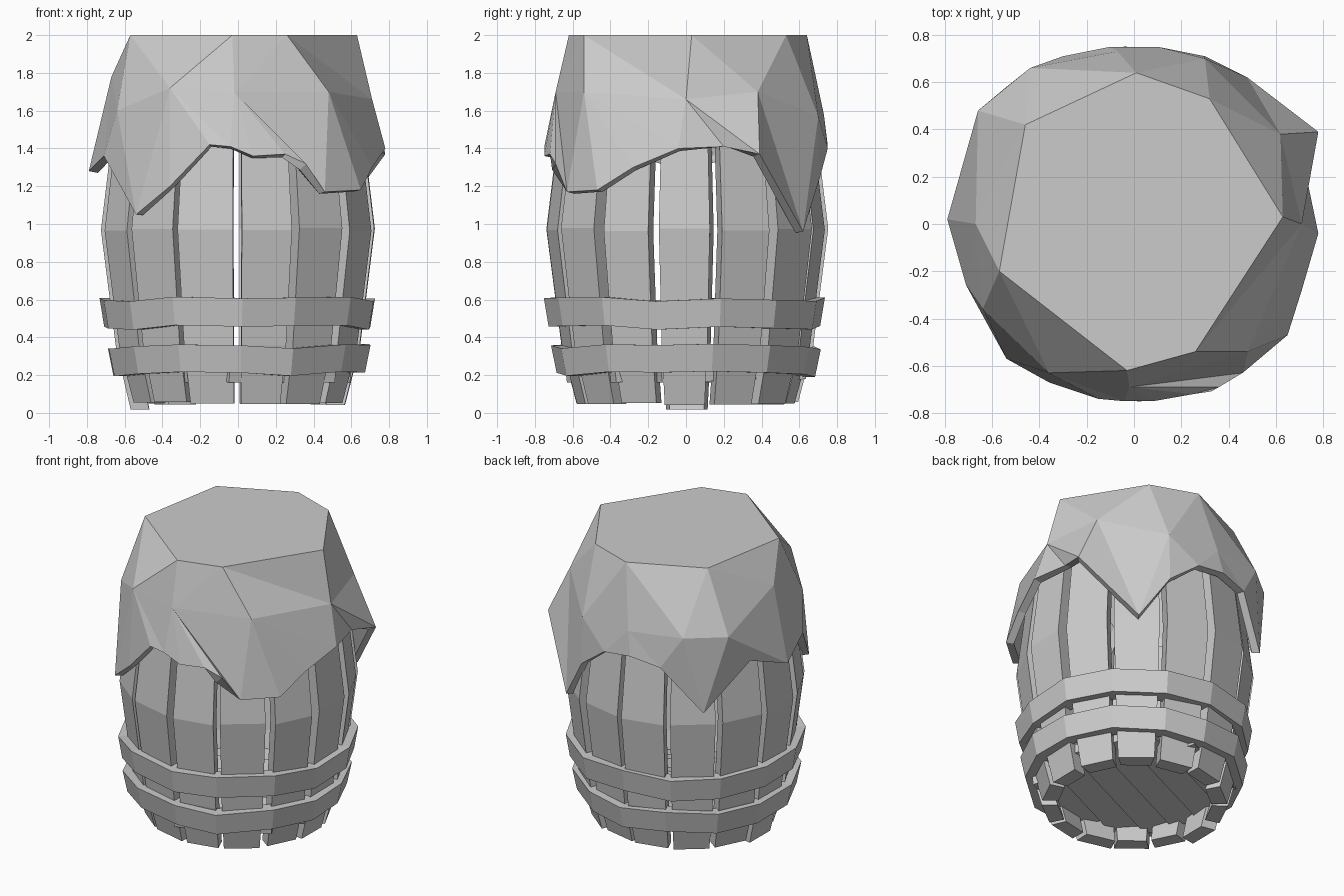
import bpy
import bmesh
import math
import random
from mathutils import Vector, Matrix

random.seed(4)
TAU = 2 * math.pi
STAVES = 14

old = bpy.data.objects.get("Cube")
if old:
    bpy.data.objects.remove(old, do_unlink=True)

grey = bpy.data.materials.new("plain_grey")
grey.use_nodes = True
colour = (0.6, 0.6, 0.6, 1)
grey.diffuse_color = colour
grey.node_tree.nodes["Principled BSDF"].inputs["Base Color"].default_value = colour


def finish(bm, name):
    """Turn a bmesh into a flat shaded grey object."""
    bmesh.ops.recalc_face_normals(bm, faces=bm.faces)
    mesh = bpy.data.meshes.new(name)
    bm.to_mesh(mesh)
    bm.free()
    mesh.materials.append(grey)
    obj = bpy.data.objects.new(name, mesh)
    bpy.context.collection.objects.link(obj)
    return obj


def polar(radius, angle, z):
    return Vector((radius * math.cos(angle), radius * math.sin(angle), z))


def skin(bm, rings, closed):
    """Join equal rings of points with quads, then cap or close the ends."""
    loops = [[bm.verts.new(p) for p in ring] for ring in rings]
    pairs = list(zip(loops, loops[1:]))
    if closed:
        pairs.append((loops[-1], loops[0]))
    else:
        bm.faces.new(loops[0])
        bm.faces.new(loops[-1])
    for a, b in pairs:
        for i in range(len(a)):
            j = (i + 1) % len(a)
            bm.faces.new((a[i], a[j], b[j], b[i]))


# Bowed staves, each slightly out of line with its neighbours
profile = [(0.05, 0.585), (0.35, 0.665), (0.97, 0.745), (1.5, 0.68)]
for k in range(STAVES):
    bm = bmesh.new()
    middle = TAU * k / STAVES + random.uniform(-0.015, 0.015)
    shift = random.uniform(-0.012, 0.012)
    left_half, right_half = (random.uniform(0.175, 0.21) for _ in range(2))
    rings = []
    for z, r in profile:
        r += shift
        level = z + random.uniform(-0.008, 0.008)
        if k == STAVES // 2 and z < 0.1:
            level -= 0.03
        a, b = middle - left_half, middle + right_half
        rings.append([polar(r, a, level), polar(r, b, level),
                      polar(r - 0.1, b, level), polar(r - 0.1, a, level)])
    skin(bm, rings, False)
    finish(bm, f"stave_{k + 1}")


# Faceted hoops
def hoop(name, low, high, r_low, r_high):
    bm = bmesh.new()
    rings = []
    for k in range(STAVES):
        angle = TAU * (k + 0.5) / STAVES + random.uniform(-0.04, 0.04)
        lift = random.uniform(-0.015, 0.015)
        grow = random.uniform(-0.005, 0.015)
        rings.append([polar(r_low + grow, angle, low + lift),
                      polar(r_high + grow, angle, high + lift),
                      polar(r_high - 0.09, angle, high + lift),
                      polar(r_low - 0.09, angle, low + lift)])
    skin(bm, rings, True)
    finish(bm, name)


hoop("lower_hoop", 0.205, 0.35, 0.68, 0.71)
hoop("upper_hoop", 0.455, 0.605, 0.715, 0.74)

# Recessed floor planks, trimmed to the round
radius, planks = 0.56, 6
width = 2 * radius / planks
for k in range(planks):
    bm = bmesh.new()
    near = -radius + k * width
    reach = math.sqrt(radius ** 2 - (near + width / 2) ** 2)
    bmesh.ops.create_cube(bm, size=1)
    bmesh.ops.scale(bm, vec=(2 * reach, width * 0.95, 0.06), verts=bm.verts)
    bmesh.ops.rotate(bm, matrix=Matrix.Rotation(0.12, 3, "X"), verts=bm.verts)
    bmesh.ops.translate(bm, vec=(0, near + width / 2, 0.2), verts=bm.verts)
    bmesh.ops.rotate(bm, matrix=Matrix.Rotation(math.radians(25), 3, "Z"),
                     verts=bm.verts)
    finish(bm, f"floor_plank_{k + 1}")

# Draped cloth: flat top, folds halfway down, ragged hem
top = [(-.03, -.62), (.26, -.54), (.63, .03), (.32, .53),
       (.01, .64), (-.46, .42), (-.57, -.2)]
folds = [(-.02, -.69, 1.7), (.48, -.54, 1.7), (.71, 0, 1.66), (.62, .38, 1.7),
         (.3, .7, 1.57), (-.07, .73, 1.58), (-.44, .66, 1.6), (-.66, .48, 1.6),
         (-.67, 0, 1.78), (-.64, -.36, 1.6), (-.36, -.63, 1.72)]
hem = [(-.04, -.75, 1.41), (.08, -.75, 1.36), (.25, -.72, 1.37),
       (.36, -.69, 1.32), (.46, -.63, 1.17), (.65, -.47, 1.18),
       (.71, -.28, 1.3), (.78, -.04, 1.4), (.73, .2, 1.41), (.78, .39, 1.37),
       (.48, .62, .96), (.3, .71, 1.25), (.1, .75, 1.4), (-.1, .75, 1.42),
       (-.3, .71, 1.38), (-.54, .58, 1.08), (-.7, .3, 1.38), (-.79, .02, 1.28),
       (-.71, -.26, 1.36), (-.54, -.57, 1.05), (-.36, -.67, 1.2),
       (-.15, -.74, 1.42)]


def turn(v):
    """Angle around the axis, counted from just left of the front."""
    return (math.atan2(v.co.y, v.co.x) + math.pi / 2 + 0.1) % TAU


def stitch(bm, a, b):
    """Fill two rings of different counts with triangles, by angle."""
    a, b = sorted(a, key=turn), sorted(b, key=turn)
    i = j = 0
    while i < len(a) or j < len(b):
        va, vb = a[i % len(a)], b[j % len(b)]
        next_a = turn(a[(i + 1) % len(a)]) + TAU * ((i + 1) // len(a))
        next_b = turn(b[(j + 1) % len(b)]) + TAU * ((j + 1) // len(b))
        if j >= len(b) or (i < len(a) and next_a <= next_b):
            i += 1
            bm.faces.new((va, a[i % len(a)], vb))
        else:
            j += 1
            bm.faces.new((va, b[j % len(b)], vb))


bm = bmesh.new()
top_ring = [bm.verts.new((x, y, 2)) for x, y in top]
fold_ring = [bm.verts.new(p) for p in folds]
hem_ring = [bm.verts.new(p) for p in hem]
bm.faces.new(top_ring)
stitch(bm, top_ring, fold_ring)
stitch(bm, fold_ring, hem_ring)
cloth = finish(bm, "draped_cloth")
thick = cloth.modifiers.new("thickness", "SOLIDIFY")
thick.thickness = 0.05
thick.offset = -1
